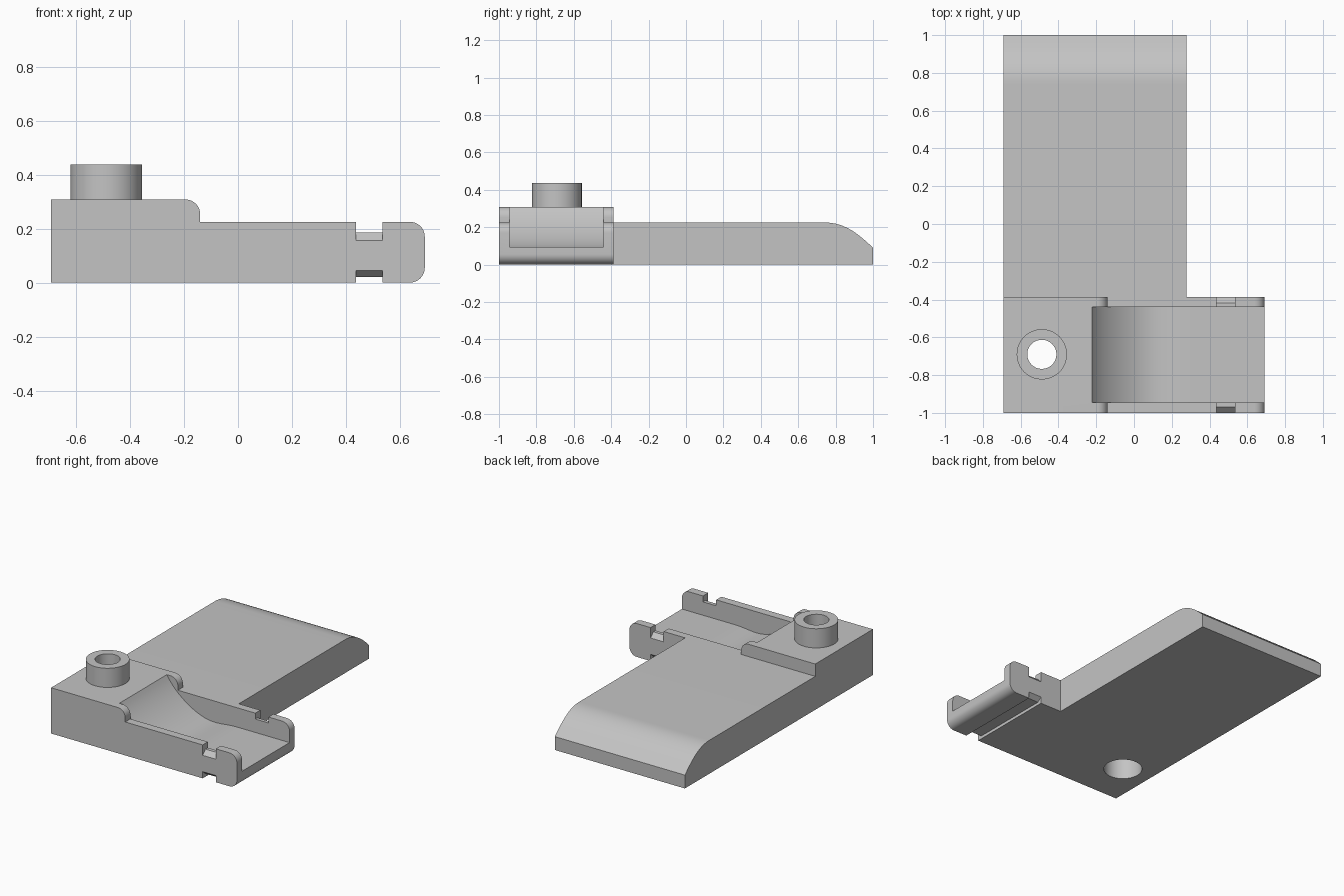
import bpy, bmesh, math
from mathutils import Vector
from mathutils.geometry import interpolate_bezier

cube = bpy.data.objects.get("Cube")
if cube:
    bpy.data.objects.remove(cube, do_unlink=True)

# One plain material for everything
GREY = (0.55, 0.55, 0.55, 1)
grey = bpy.data.materials.new("plain grey")
grey.use_nodes = True
grey.diffuse_color = GREY
grey.node_tree.nodes["Principled BSDF"].inputs["Base Color"].default_value = GREY


def extrude(name, profile, axis, start, end):
    """Extrude a (horizontal, z) profile along the x or y axis."""
    bm = bmesh.new()
    def place(p):
        return (start, p[0], p[1]) if axis == 'x' else (p[0], start, p[1])
    face = bm.faces.new([bm.verts.new(place(p)) for p in profile])
    out = bmesh.ops.extrude_face_region(bm, geom=[face])
    shift = Vector((end - start, 0, 0) if axis == 'x' else (0, end - start, 0))
    bmesh.ops.translate(bm, vec=shift,
                        verts=[v for v in out["geom"] if isinstance(v, bmesh.types.BMVert)])
    bmesh.ops.recalc_face_normals(bm, faces=bm.faces[:])
    mesh = bpy.data.meshes.new(name)
    bm.to_mesh(mesh)
    bm.free()
    mesh.materials.append(grey)
    ob = bpy.data.objects.new(name, mesh)
    bpy.context.collection.objects.link(ob)
    return ob


def cylinder(name, radius, bottom, top):
    """Upright cylinder on the screw axis."""
    bpy.ops.mesh.primitive_cylinder_add(vertices=64, radius=radius, depth=top - bottom,
                                        location=(-0.488, -0.69, (bottom + top) / 2))
    ob = bpy.context.object
    ob.name = name
    ob.data.materials.append(grey)
    return ob


def cut(ob, cutter):
    cutter.hide_render = True
    mod = ob.modifiers.new("cut", 'BOOLEAN')
    mod.operation = 'DIFFERENCE'
    mod.solver = 'EXACT'
    mod.object = cutter
    bpy.context.view_layer.objects.active = ob
    bpy.ops.object.modifier_apply(modifier=mod.name)


def arc(cx, cz, r, a0, a1, n=10):
    angles = [math.radians(a0 + (a1 - a0) * i / n) for i in range(n + 1)]
    return [(cx + r * math.cos(a), cz + r * math.sin(a)) for a in angles]


def bezier(a, b, c, d, n=16):
    pts = interpolate_bezier(Vector(a), Vector(b), Vector(c), Vector(d), n)
    return [(p.x, p.y) for p in pts]


# Cross block: stepped outline with rounded right end and rounded step
R = 0.055
outline = [(-0.692, 0)]
outline += arc(0.692 - R, R, R, -90, 0)
outline += arc(0.692 - R, 0.225 - R, R, 0, 90)
outline += [(-0.14, 0.225)]
outline += arc(-0.14 - R, 0.308 - R, R, 0, 90)
outline += [(-0.692, 0.308)]
block = extrude("cross_block", outline, 'y', -1, -0.387)

# Open channel with a curved ramp and a shallow dip
ramp = bezier((-0.222, 0.308), (-0.16, 0.2), (0, 0.083), (0.13, 0.083))
ramp += bezier((0.13, 0.083), (0.2, 0.083), (0.22, 0.095), (0.32, 0.095))[1:]
ramp += [(0.8, 0.095), (0.8, 0.5), (-0.222, 0.5)]
cutters = [extrude("channel_cutter", ramp, 'y', -0.945, -0.44)]

# Strap groove around the open end, with chamfered corners
over = [(-1.05, 0.105), (-0.97, 0.185), (-0.417, 0.185),
        (-0.337, 0.105), (-0.337, 0.4), (-1.05, 0.4)]
under = [(-1.06, 0.095), (-0.97, 0.02), (-0.417, 0.02),
         (-0.327, 0.095), (-0.327, -0.1), (-1.06, -0.1)]
for name, profile in (("upper_groove_cutter", over), ("lower_groove_cutter", under)):
    cutters.append(extrude(name, profile, 'x', 0.437, 0.535))

# Screw hole, wider from below, and the raised collar
hole = cylinder("hole_cutter", 0.077, -0.1, 0.6)
cutters += [hole, cylinder("wide_hole_cutter", 0.12, -0.1, 0.23)]
for cutter in cutters:
    cut(block, cutter)
collar = cylinder("screw_collar", 0.133, 0.308, 0.437)
cut(collar, hole)

# Long flat plate with a rounded-down far end
side = [(-0.387, 0), (1, 0)]
side += bezier((1, 0.09), (0.92, 0.165), (0.85, 0.225), (0.74, 0.225))
side += [(-0.387, 0.225)]
plate = extrude("long_plate", side, 'x', -0.692, 0.277)

# Remove cutters and smooth the curved faces
for cutter in cutters:
    bpy.data.objects.remove(cutter, do_unlink=True)
bpy.ops.object.select_all(action='DESELECT')
for ob in (block, collar, plate):
    ob.select_set(True)
bpy.context.view_layer.objects.active = block
bpy.ops.object.shade_smooth_by_angle(angle=math.radians(25))
